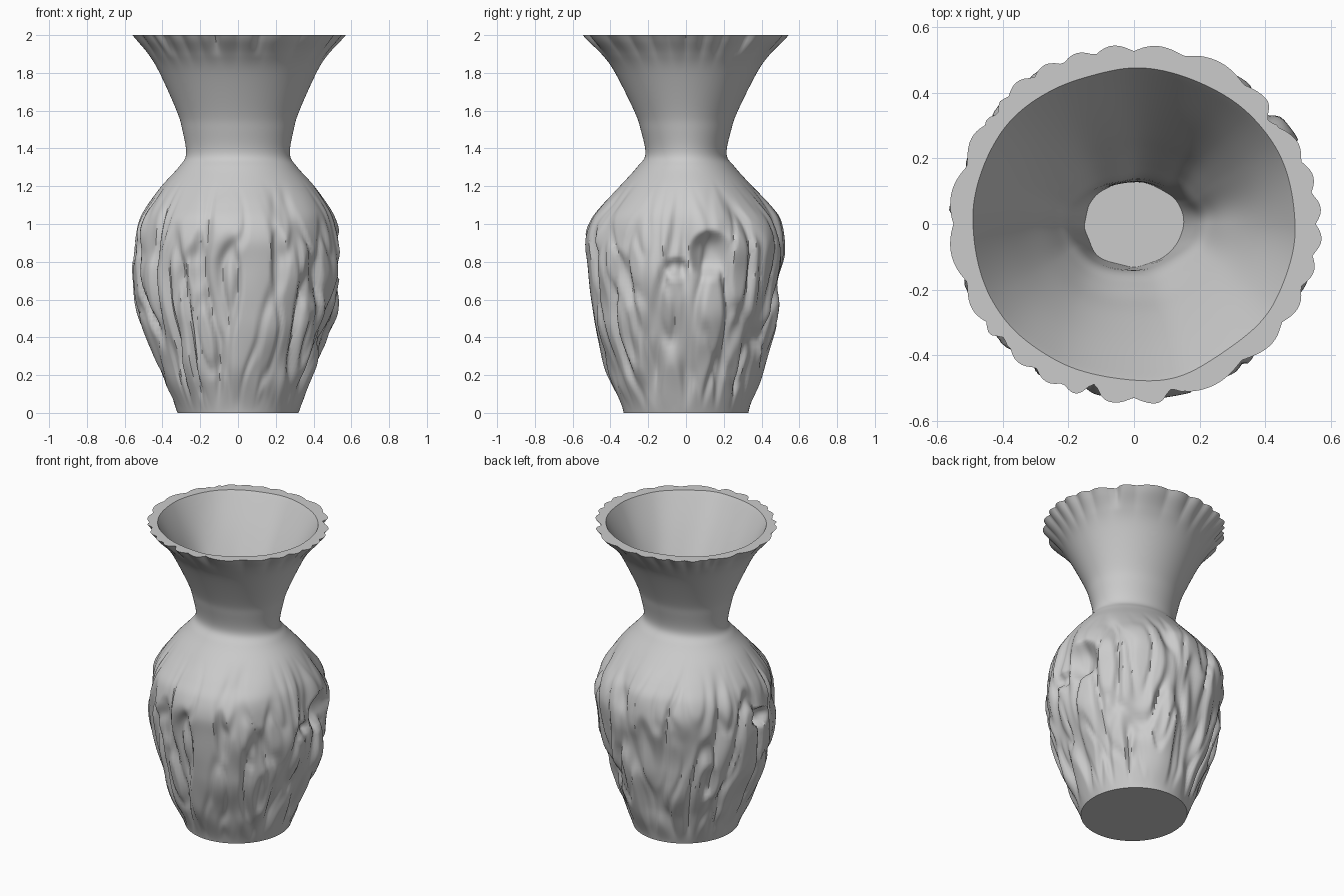
import bpy, bmesh, math
from mathutils import noise, Vector

if "Cube" in bpy.data.objects:
    bpy.data.objects.remove(bpy.data.objects["Cube"])

SEG = 240

# Outer profile: height, half width in x, half width in y
OUTER = [(0, .32, .33), (.05, .34, .345), (.2, .40, .40), (.4, .48, .465), (.6, .535, .495),
         (.8, .55, .515), (.92, .54, .525), (1.02, .515, .50), (1.1, .475, .44), (1.2, .405, .35),
         (1.3, .315, .26), (1.37, .275, .215), (1.5, .295, .24), (1.6, .325, .275),
         (1.8, .415, .375), (1.9, .475, .445), (1.97, .53, .51), (2.0, .555, .535)]
# Inner wall, from the mouth down to the shallow floor
INNER = [(2.0, .49, .475), (1.96, .47, .45), (1.8, .39, .355), (1.65, .32, .275),
         (1.54, .27, .225), (1.45, .235, .18), (1.37, .205, .145), (1.25, .18, .135),
         (1.1, .15, .13)]
# Dents in the bark: angle in degrees, height, half width, half height, depth
DENTS = [(14, .84, .11, .12, .07), (181, .84, .08, .06, .06), (140, .47, .05, .12, .05),
         (-6, .77, .06, .05, .045), (-113, .8, .04, .16, .03), (-67, .8, .04, .18, .03),
         (-38, .4, .05, .15, .025), (70, .45, .05, .2, .025)]


def sample(profile, steps):
    """Catmull-Rom points through a profile."""
    pts = [Vector(p) for p in profile]
    out = []
    for i in range(len(pts) - 1):
        a, b, c, d = pts[max(i - 1, 0)], pts[i], pts[i + 1], pts[min(i + 2, len(pts) - 1)]
        for k in range(steps):
            t = k / steps
            out.append(.5 * (2 * b + (c - a) * t + (2 * a - 5 * b + 4 * c - d) * t * t
                             + (3 * b - a - 3 * c + d) * t ** 3))
    return out + [pts[-1]]


def ramp(a, b, v):
    t = min(max((v - a) / (b - a), 0), 1)
    return t * t * (3 - 2 * t)


def turn(ang, deg):
    """Signed angle from a bearing."""
    return (ang - math.radians(deg) + math.pi) % (2 * math.pi) - math.pi


def carve(ang, z):
    """Vertical bark ridges, dents and the ruffled rim as a radial offset."""
    c, s = math.cos(ang), math.sin(ang)
    env = ramp(.0, .25, z) * (1 - ramp(.9, 1.25, z))
    n1 = noise.noise(Vector((c * 3, s * 3, z * 1.4)))
    n2 = noise.noise(Vector((c * 4.5 + 9, s * 4.5, z * 2.4)))
    lump = noise.noise(Vector((c * 2.5, s * 2.5 + 5, z * 4)))
    off = env * (.006 + .026 * lump - .03 * (1 - ramp(0, .22, abs(n1)))
                 - .013 * (1 - ramp(0, .25, abs(n2))))
    for deg, dz, w, h, depth in DENTS:
        q = (turn(ang, deg) * .5 / w) ** 2 + ((z - dz) / h) ** 2
        off -= depth * (1 - ramp(.0, 1.3, q))
    # Ruffled lip with a few notches
    ruffle = abs(math.sin(ang * 13 + 1.6 * math.sin(ang * 3))) - .5
    wave = noise.noise(Vector((c * 2.5, s * 2.5, 7)))
    off += ramp(1.78, 2.0, z) ** 2 * (.02 * ruffle + .016 * wave)
    for deg in (-104, -78, 39, 140, -138):
        off -= .03 * ramp(1.88, 2, z) * math.exp(-(turn(ang, deg) / .045) ** 2)
    return off


bm = bmesh.new()


def ring(z, rx, ry, outer):
    vs = []
    for i in range(SEG):
        ang = 2 * math.pi * i / SEG
        c, s = math.cos(ang), math.sin(ang)
        if outer:
            o = carve(ang, z)
        else:
            o = .012 * noise.noise(Vector((c * 2, s * 2, z * 2 + 3)))
        vs.append(bm.verts.new(((rx + o) * c, (ry + o) * s, z)))
    return vs


# Outer skin, flat lip and inner wall in one closed shell
rings = [ring(*p, True) for p in sample(OUTER, 8)]
rings += [ring(*p, False) for p in sample(INNER, 4)]
for lo, hi in zip(rings, rings[1:]):
    for i in range(SEG):
        j = (i + 1) % SEG
        bm.faces.new((lo[i], lo[j], hi[j], hi[i]))
bm.faces.new(rings[0][::-1])   # flat base
bm.faces.new(rings[-1])        # inside floor
bmesh.ops.recalc_face_normals(bm, faces=bm.faces)

mesh = bpy.data.meshes.new("vase")
bm.to_mesh(mesh)
bm.free()
vase = bpy.data.objects.new("vase", mesh)
bpy.context.collection.objects.link(vase)
bpy.context.view_layer.objects.active = vase
vase.select_set(True)
bpy.ops.object.shade_smooth_by_angle(angle=math.radians(50))
